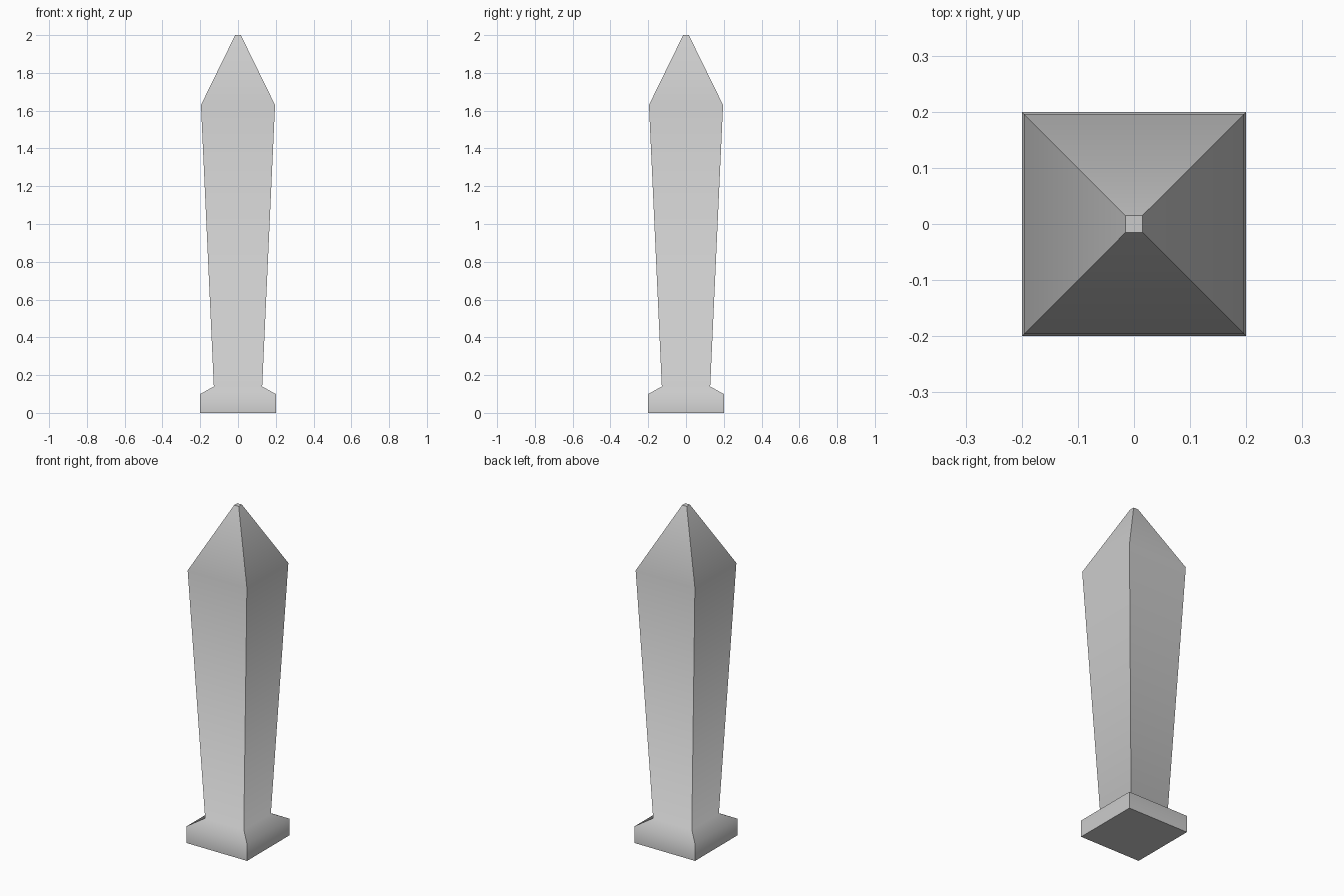
import bpy, bmesh

if "Cube" in bpy.data.objects:
    bpy.data.objects.remove(bpy.data.objects["Cube"])

# Square cross-sections from bottom to top: (height, half width)
PROFILE = [(0.0, 0.2), (0.10, 0.2), (0.14, 0.128), (1.63, 0.196), (2.0, 0.015)]
CORNERS = [(-1, -1), (1, -1), (1, 1), (-1, 1)]

bm = bmesh.new()
rings = [[bm.verts.new((x * h, y * h, z)) for x, y in CORNERS] for z, h in PROFILE]

# Side walls between neighbouring sections
for low, high in zip(rings, rings[1:]):
    for i in range(4):
        j = (i + 1) % 4
        bm.faces.new((low[i], low[j], high[j], high[i]))

# Flat bottom and small flat tip
bm.faces.new(rings[0][::-1])
bm.faces.new(rings[-1])

# Smooth up each side, crisp at the four corners and both caps
for face in bm.faces:
    face.smooth = True
for edge in bm.edges:
    a, b = edge.verts
    z = {round(a.co.z, 3), round(b.co.z, 3)}
    edge.smooth = len(z) == 1 and not z & {0.0, 2.0}

mesh = bpy.data.meshes.new("post")
bm.to_mesh(mesh)
bm.free()
post = bpy.data.objects.new("post", mesh)
bpy.context.collection.objects.link(post)
